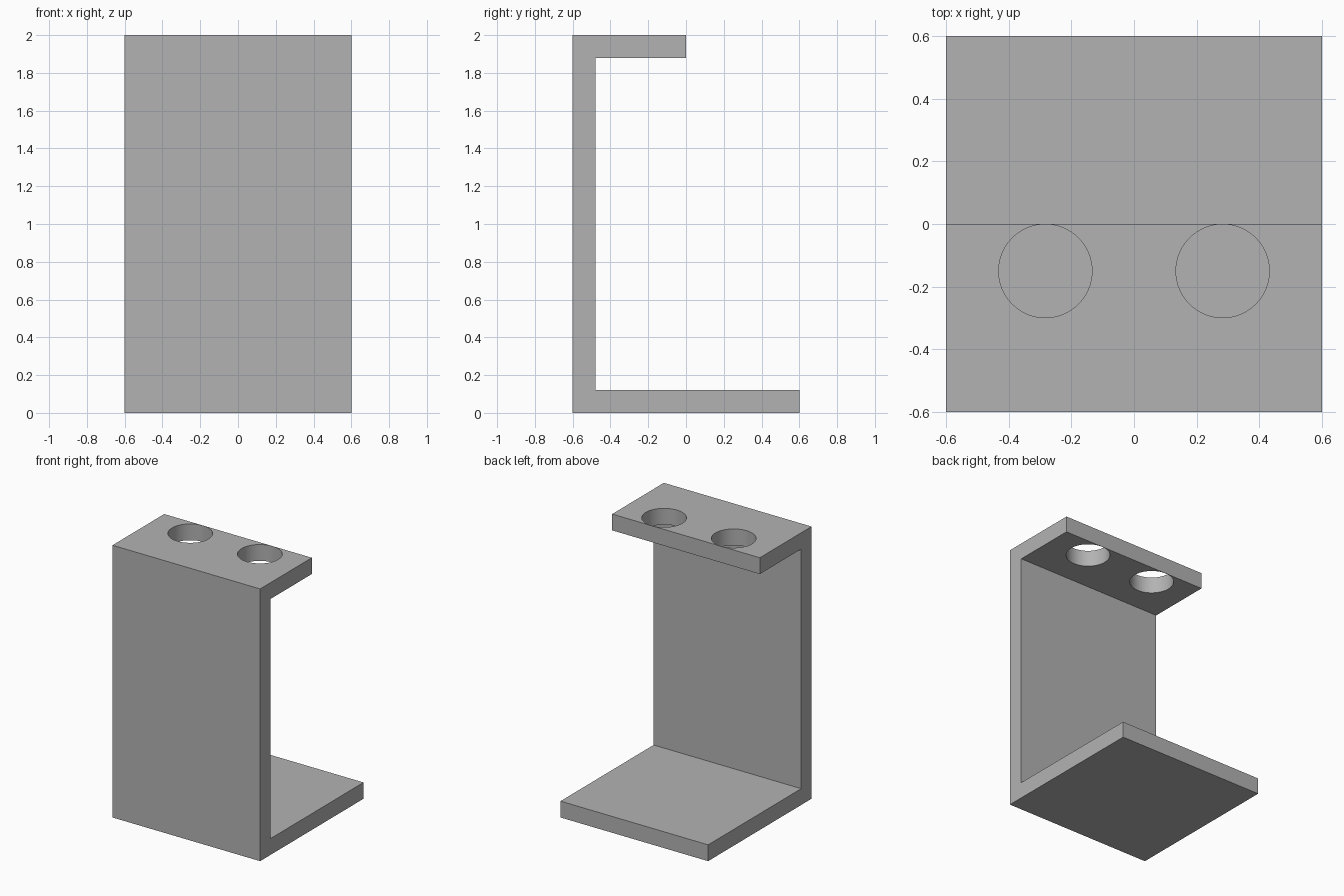
import bpy
import bmesh

cube = bpy.data.objects.get("Cube")
if cube:
    bpy.data.objects.remove(cube, do_unlink=True)

WIDTH, DEPTH, HEIGHT, THICK = 1.2, 1.2, 2.0, 0.12
SHELF_EDGE = 0.0
HOLE_X, HOLE_Y, HOLE_R = 0.283, -0.15, 0.149

grey = bpy.data.materials.new("plain grey")
grey.use_nodes = True
colour = (0.45, 0.45, 0.45, 1)
grey.diffuse_color = colour
grey.node_tree.nodes["Principled BSDF"].inputs["Base Color"].default_value = colour

# C-shaped side profile: base plate, upright wall and short top shelf
front, back = -DEPTH / 2, DEPTH / 2
inner = front + THICK
profile = [
    (front, 0), (back, 0), (back, THICK), (inner, THICK),
    (inner, HEIGHT - THICK), (SHELF_EDGE, HEIGHT - THICK),
    (SHELF_EDGE, HEIGHT), (front, HEIGHT),
]
bm = bmesh.new()
face = bm.faces.new([bm.verts.new((-WIDTH / 2, y, z)) for y, z in profile])
swept = bmesh.ops.extrude_face_region(bm, geom=[face])
moved = [v for v in swept["geom"] if isinstance(v, bmesh.types.BMVert)]
bmesh.ops.translate(bm, verts=moved, vec=(WIDTH, 0, 0))
bmesh.ops.recalc_face_normals(bm, faces=bm.faces)
mesh = bpy.data.meshes.new("bracket")
bm.to_mesh(mesh)
bm.free()
bracket = bpy.data.objects.new("bracket", mesh)
bpy.context.collection.objects.link(bracket)
mesh.materials.append(grey)

# Two round holes through the top shelf
for side in (-1, 1):
    bpy.ops.mesh.primitive_cylinder_add(
        vertices=64, radius=HOLE_R, depth=THICK * 3,
        location=(side * HOLE_X, HOLE_Y, HEIGHT - THICK / 2))
    cutter = bpy.context.object
    cutter.name = "hole_cutter"
    cutter.data.materials.append(grey)
    cut = bracket.modifiers.new("hole", "BOOLEAN")
    cut.operation = "DIFFERENCE"
    cut.solver = "EXACT"
    cut.object = cutter
    bpy.ops.object.select_all(action="DESELECT")
    bracket.select_set(True)
    bpy.context.view_layer.objects.active = bracket
    bpy.ops.object.modifier_apply(modifier=cut.name)
    bpy.data.objects.remove(cutter, do_unlink=True)

bpy.ops.object.shade_smooth_by_angle(angle=0.5)
